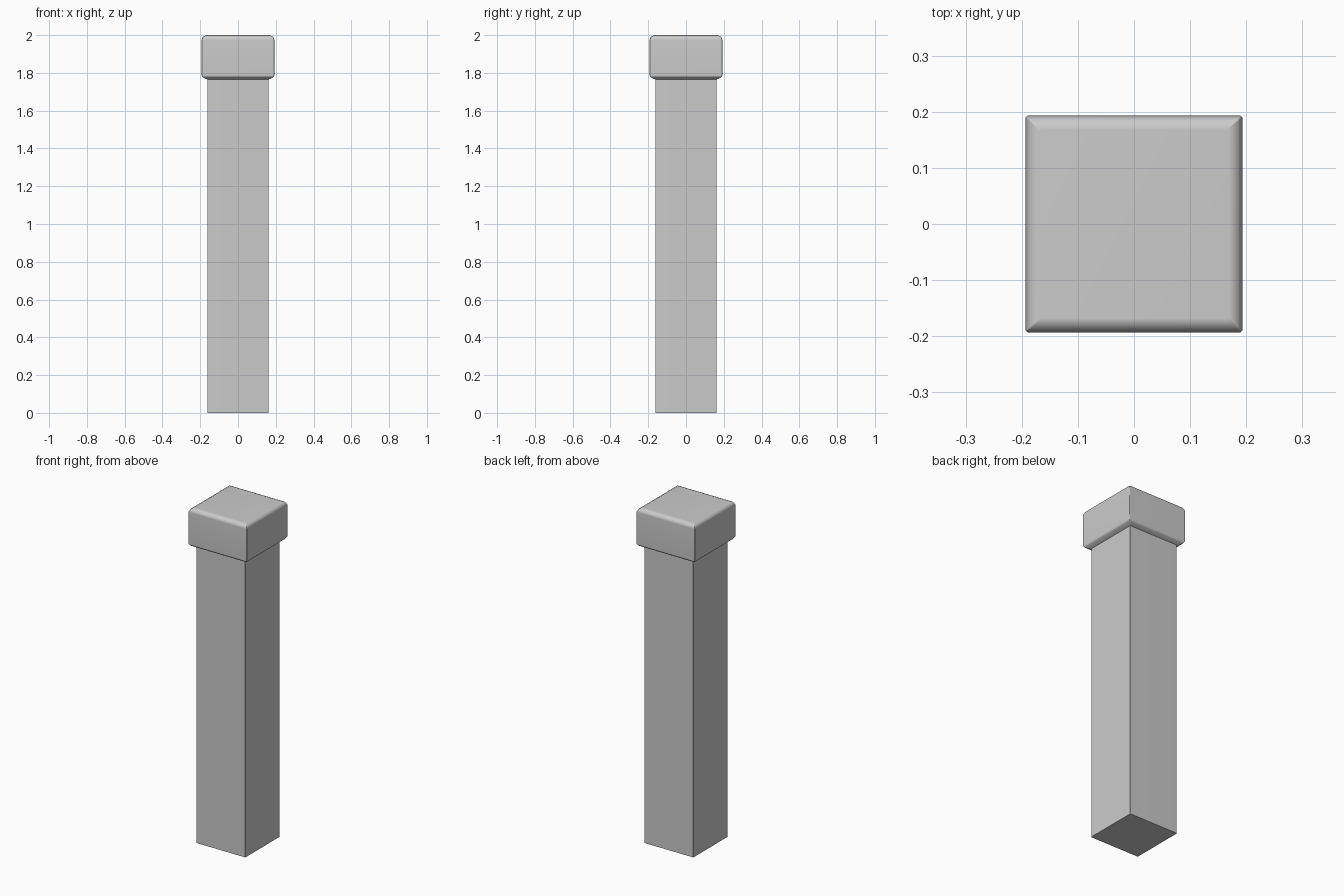
import bpy, bmesh, math

if "Cube" in bpy.data.objects:
    bpy.data.objects.remove(bpy.data.objects["Cube"])


def square_ring(bm, half, z, chamfer=0.003):
    """Square ring of vertices with tiny chamfered corners."""
    a, b = half, half - chamfer
    pts = [(a, -b), (a, b), (b, a), (-b, a), (-a, b), (-a, -b), (-b, -a), (b, -a)]
    return [bm.verts.new((x, y, z)) for x, y in pts]


def loft(name, profile):
    """Stack square rings (half width, height) into a closed solid."""
    bm = bmesh.new()
    rings = [square_ring(bm, h, z) for h, z in profile]
    for lo, hi in zip(rings, rings[1:]):
        for i in range(8):
            j = (i + 1) % 8
            bm.faces.new((lo[i], lo[j], hi[j], hi[i]))
    bm.faces.new(rings[0][::-1])
    bm.faces.new(rings[-1])
    bmesh.ops.recalc_face_normals(bm, faces=bm.faces)
    mesh = bpy.data.meshes.new(name)
    bm.to_mesh(mesh)
    bm.free()
    ob = bpy.data.objects.new(name, mesh)
    bpy.context.collection.objects.link(ob)
    bpy.ops.object.select_all(action='DESELECT')
    ob.select_set(True)
    bpy.context.view_layer.objects.active = ob
    bpy.ops.object.shade_smooth_by_angle(angle=math.radians(60))
    mod = ob.modifiers.new("face_normals", 'WEIGHTED_NORMAL')
    mod.keep_sharp = True
    return ob


# Post: plain shaft flaring into a wider cap with a softened top edge
loft("post", [
    (0.162, 0.0),
    (0.162, 1.765),
    (0.185, 1.775),
    (0.193, 1.787),
    (0.193, 1.975),
    (0.186, 1.991),
    (0.168, 2.0),
])
